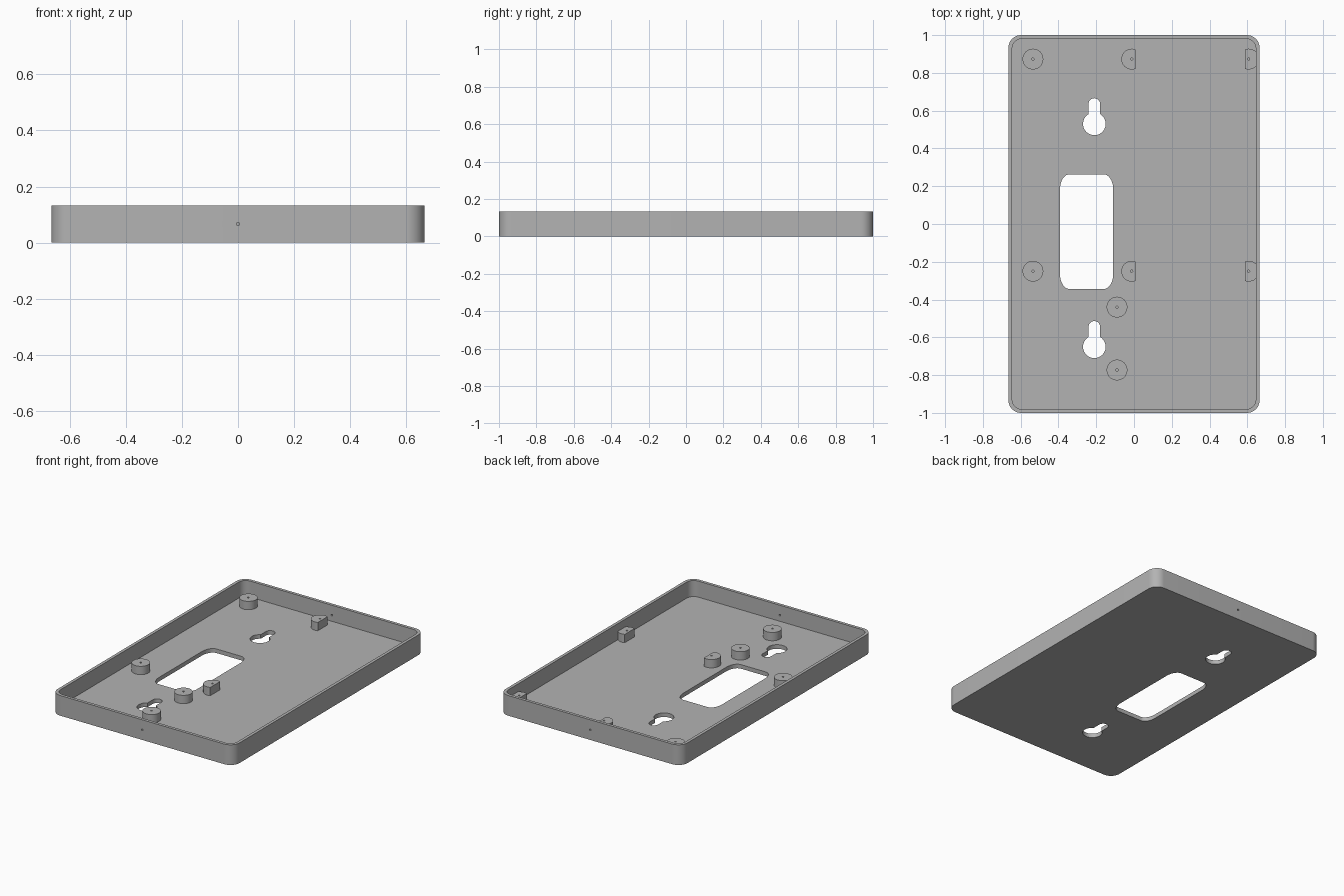
import bpy, bmesh
from math import cos, sin, pi, radians, asin, acos

if "Cube" in bpy.data.objects:
    bpy.data.objects.remove(bpy.data.objects["Cube"])

# Single plastic colour
grey = bpy.data.materials.new("matte_grey")
grey.use_nodes = True
colour = (0.45, 0.45, 0.45, 1)
grey.diffuse_color = colour
bsdf = next(n for n in grey.node_tree.nodes if n.type == 'BSDF_PRINCIPLED')
bsdf.inputs["Base Color"].default_value = colour

# Main sizes
HALF_X, HALF_Y, HEIGHT = 0.665, 1.0, 0.133
WALL, FLOOR, POST_TOP, POST_R = 0.02, 0.027, 0.082, 0.055


def arc(cx, cy, rx, ry, start, end, n):
    return [(cx + rx * cos(start + (end - start) * i / n),
             cy + ry * sin(start + (end - start) * i / n)) for i in range(n + 1)]


def rounded_rect(x0, x1, y0, y1, rx, ry, n=10):
    corners = [(x1 - rx, y1 - ry), (x0 + rx, y1 - ry), (x0 + rx, y0 + ry), (x1 - rx, y0 + ry)]
    pts = []
    for k, (cx, cy) in enumerate(corners):
        pts += arc(cx, cy, rx, ry, k * pi / 2, (k + 1) * pi / 2, n)
    return pts


def circle(cx, cy, r, n=32):
    return arc(cx, cy, r, r, 0, 2 * pi, n)[:-1]


def keyhole(cx, cy, r=0.06, slot=0.031, reach=0.105):
    a = asin(slot / r)
    return (arc(cx, cy, r, r, pi / 2 + a, 2.5 * pi - a, 28)
            + arc(cx, cy + reach, slot, slot, 0, pi, 12))


def prism(name, outlines, z0, z1):
    """Extrude closed counter-clockwise outlines from z0 to z1."""
    bm = bmesh.new()
    for pts in outlines:
        low = [bm.verts.new((x, y, z0)) for x, y in pts]
        high = [bm.verts.new((x, y, z1)) for x, y in pts]
        bm.faces.new(low[::-1])
        bm.faces.new(high)
        for i in range(len(pts)):
            j = (i + 1) % len(pts)
            bm.faces.new((low[i], low[j], high[j], high[i]))
    mesh = bpy.data.meshes.new(name)
    bm.to_mesh(mesh)
    bm.free()
    mesh.materials.append(grey)
    obj = bpy.data.objects.new(name, mesh)
    bpy.context.collection.objects.link(obj)
    return obj


def activate(obj):
    bpy.ops.object.select_all(action='DESELECT')
    obj.select_set(True)
    bpy.context.view_layer.objects.active = obj


def cut(obj, cutter):
    mod = obj.modifiers.new("cut", 'BOOLEAN')
    mod.operation = 'DIFFERENCE'
    mod.solver = 'EXACT'
    mod.object = cutter
    activate(obj)
    bpy.ops.object.modifier_apply(modifier=mod.name)
    bpy.data.objects.remove(cutter)


def smooth(obj):
    activate(obj)
    bpy.ops.object.shade_smooth_by_angle(angle=radians(30))


# Open tray with rounded corners
tray = prism("tray", [rounded_rect(-HALF_X, HALF_X, -HALF_Y, HALF_Y, 0.067, 0.067)], 0, HEIGHT)
ix, iy = HALF_X - WALL, HALF_Y - WALL
cut(tray, prism("cavity", [rounded_rect(-ix, ix, -iy, iy, 0.05, 0.05)], FLOOR, HEIGHT + 0.1))

# Cable window and two hanging keyholes through the floor
window = rounded_rect(-0.392, -0.11, -0.344, 0.263, 0.05, 0.08)
cut(tray, prism("floor_holes", [window, keyhole(-0.21, 0.53), keyhole(-0.21, -0.65)],
                -0.05, FLOOR + 0.03))

# Small screw hole through both end walls
end_hole = prism("end_hole", [circle(0, 0, 0.006, 12)], -1.2, 1.2)
end_hole.rotation_euler.x = pi / 2
end_hole.location.z = HEIGHT / 2
cut(tray, end_hole)
smooth(tray)


# Standoffs with pilot holes; the D shaped ones have a flat side
def standoff(name, cx, cy, flat=None):
    if flat is None:
        pts = circle(cx, cy, POST_R)
    else:
        a = acos(0.02 / POST_R)
        turn = 0 if flat == "left" else pi
        pts = arc(cx, cy, POST_R, POST_R, turn - pi + a, turn + pi - a, 22)
    post = prism(name, [pts], FLOOR - 0.01, POST_TOP)
    cut(post, prism("pilot", [circle(cx, cy, 0.006, 12)], FLOOR + 0.01, POST_TOP + 0.05))
    smooth(post)


for end, y in (("back", 0.873), ("front", -0.25)):
    standoff(end + "_round_standoff", -0.535, y)
    standoff(end + "_middle_standoff", -0.012, y, "right")
    standoff(end + "_wall_standoff", 0.607, y, "left")
for end, y in (("upper", -0.44), ("lower", -0.773)):
    standoff(end + "_spare_standoff", -0.09, y)
